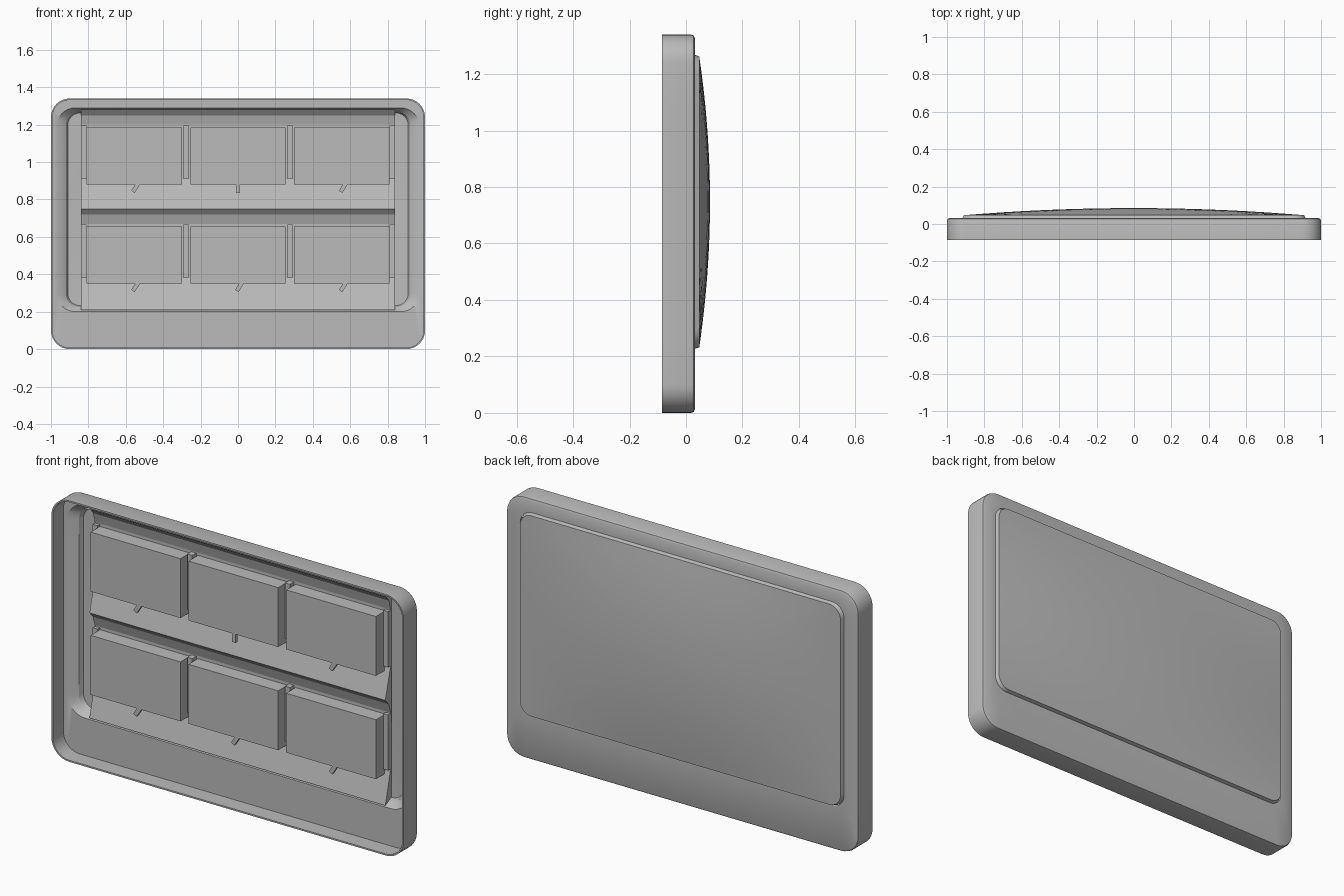
import bpy, bmesh, math

if "Cube" in bpy.data.objects:
    bpy.data.objects.remove(bpy.data.objects["Cube"])

grey = bpy.data.materials.new("neutral grey")
grey.diffuse_color = (0.5, 0.5, 0.5, 1)
grey.use_nodes = True
grey.node_tree.nodes["Principled BSDF"].inputs["Base Color"].default_value = grey.diffuse_color


def finish(name, bm, smooth=None):
    bmesh.ops.recalc_face_normals(bm, faces=bm.faces)
    me = bpy.data.meshes.new(name)
    bm.to_mesh(me)
    bm.free()
    me.materials.append(grey)
    ob = bpy.data.objects.new(name, me)
    bpy.context.collection.objects.link(ob)
    if smooth:
        bpy.ops.object.select_all(action='DESELECT')
        ob.select_set(True)
        bpy.context.view_layer.objects.active = ob
        bpy.ops.object.shade_smooth_by_angle(angle=math.radians(smooth))
    return ob


def rounded_rect(x, z0, z1, r, n=8, m=8):
    """Outline as (x, z) points, with m divisions on each straight side."""
    corners = [(x - r, z1 - r, 0), (-x + r, z1 - r, 90), (-x + r, z0 + r, 180), (x - r, z0 + r, 270)]
    arcs = [[(cx + r * math.cos(math.radians(a + 90 * i / n)),
              cz + r * math.sin(math.radians(a + 90 * i / n))) for i in range(n + 1)]
            for cx, cz, a in corners]
    pts = []
    for k, arc in enumerate(arcs):
        pts += arc
        a, b = arc[-1], arcs[(k + 1) % 4][0]
        pts += [(a[0] + (b[0] - a[0]) * i / m, a[1] + (b[1] - a[1]) * i / m) for i in range(1, m)]
    return pts


def bridge(bm, a, b):
    for i in range(len(a)):
        j = (i + 1) % len(a)
        bm.faces.new((a[i], a[j], b[j], b[i]))


def box(name, x0, x1, y0, y1, z0, z1):
    bm = bmesh.new()
    bmesh.ops.create_cube(bm, size=1)
    for v in bm.verts:
        v.co = ((x0 + x1) / 2 + v.co.x * (x1 - x0), (y0 + y1) / 2 + v.co.y * (y1 - y0),
                (z0 + z1) / 2 + v.co.z * (z1 - z0))
    return finish(name, bm)


# frame: tray open to the front, with a sloped window opening
bm = bmesh.new()
sections = [(-.085, 1, 0, 1.34, .1), (.018, 1, 0, 1.34, .1), (.027, .997, .003, 1.337, .097),
            (.031, .988, .012, 1.328, .088), (.031, .92, .225, 1.27, .07),
            (.0, .97, .2, 1.29, .1), (.0, .992, .008, 1.332, .092), (-.085, .992, .008, 1.332, .092)]
rings = [[bm.verts.new((x, y, z)) for x, z in rounded_rect(w, z0, z1, r)]
         for y, w, z0, z1, r in sections]
for i, ring in enumerate(rings):
    bridge(bm, ring, rings[(i + 1) % len(rings)])
finish("frame", bm, 35)

# bulging back cover
bm = bmesh.new()
zc, hz, hx = .7475, .515, .91
rim = [bm.verts.new((x, .025, z)) for x, z in rounded_rect(.92, .225, 1.27, .07)]
outline = rounded_rect(hx, zc - hz, zc + hz, .065)
prev = rim
for k in range(12):
    s = 1 - k / 12
    ring = []
    for x, z in outline:
        u, v = s * x / hx, s * (z - zc) / hz
        ring.append(bm.verts.new((u * hx, .047 + .038 * (1 - u * u) * (1 - v * v), zc + v * hz)))
    bridge(bm, prev, ring)
    prev = ring
centre = bm.verts.new((0, .085, zc))
for i in range(len(prev)):
    bm.faces.new((prev[i], prev[(i + 1) % len(prev)], centre))
finish("back_cover", bm, 35)

# stepped mounting panel: profile (y, z) extruded across
bm = bmesh.new()
profile = [(.0, 1.28), (.025, 1.25), (.038, 1.2), (.038, .91), (-.005, .75), (.022, .72),
           (.038, .67), (.038, .38), (-.005, .21), (.044, .235), (.044, 1.26)]
left, right = ([bm.verts.new((x, y, z)) for y, z in profile] for x in (-.84, .84))
bridge(bm, left, right)
bm.faces.new(left)
bm.faces.new(right)
finish("mounting_panel", bm)

# six blocks with small levers, and dividers between them
for row, z0 in (("upper", .88), ("lower", .35)):
    for col, xc in enumerate((-.555, 0, .555)):
        box(f"{row}_block_{col + 1}", xc - .255, xc + .255, -.038, .043, z0, z0 + .305)
        lean = 0 if (row == "upper" and col == 1) else math.radians(32)
        lever = box(f"{row}_lever_{col + 1}", -.011, .011, -.008, .008, -.046, .012)
        lever.location = (xc + (.018 if lean else 0), -.026, z0)
        lever.rotation_euler.y = lean
    for side, xc in (("left", -.2775), ("right", .2775)):
        box(f"{row}_{side}_divider", xc - .014, xc + .014, .005, .042, z0 + .03, z0 + .315)
    for side, xc in (("left", -.825), ("right", .825)):
        box(f"{row}_{side}_end_divider", xc - .014, xc + .014, .02, .042, z0 + .03, z0 + .315)
